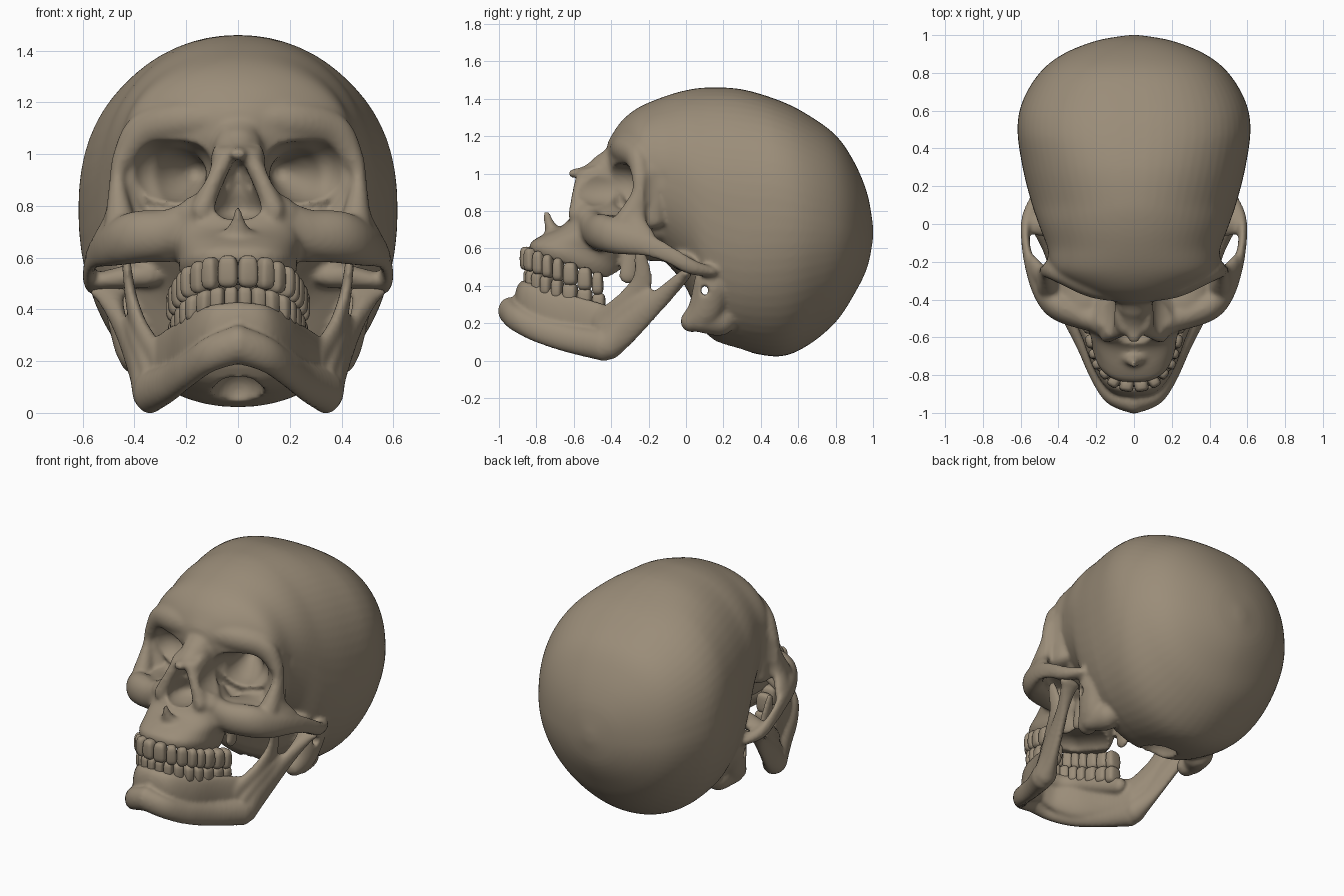
import bpy, bmesh, math
from mathutils import Vector

bone = bpy.data.materials.new("bone")
bone.diffuse_color = (0.325, 0.265, 0.19, 1)

# unit sphere reused by every blob
bm = bmesh.new()
bmesh.ops.create_icosphere(bm, subdivisions=3, radius=1)
SV = [v.co.copy() for v in bm.verts]
SF = [[v.index for v in f.verts] for f in bm.faces]
bm.free()


def spline(pts, n):
    """Catmull-Rom through tuples of any length."""
    P = [pts[0]] + list(pts) + [pts[-1]]
    out = []
    for i in range(1, len(P) - 2):
        for k in range(n):
            t = k / n
            out.append([0.5 * (2 * b + (c - a) * t + (2 * a - 5 * b + 4 * c - d) * t * t
                               + (3 * b - a - 3 * c + d) * t ** 3)
                        for a, b, c, d in zip(*P[i - 1:i + 3])])
    return out + [list(pts[-1])]


class Shape:
    def __init__(self):
        self.v, self.f = [], []

    def add(self, verts, faces):
        o = len(self.v)
        self.v += verts
        self.f += [[i + o for i in f] for f in faces]

    def blob(self, x, y, z, rx, ry, rz):
        self.add([(x + v.x * rx, y + v.y * ry, z + v.z * rz) for v in SV], SF)

    def chain(self, *pts, mirror=True, n=7):
        """Ellipsoids (x, y, z, rx, ry, rz) swept along a path."""
        for p in spline(pts, n):
            for s in ((1, -1) if mirror else (1,)):
                self.blob(s * p[0], *p[1:])

    def loft(self, rings):
        m = len(rings[0])
        faces = [[i * m + j, i * m + (j + 1) % m, (i + 1) * m + (j + 1) % m, (i + 1) * m + j]
                 for i in range(len(rings) - 1) for j in range(m)]
        faces += [list(range(m))[::-1], list(range((len(rings) - 1) * m, len(rings) * m))]
        self.add([p for r in rings for p in r], faces)

    def build(self, name, voxel=0, cutter=None, smooth=0):
        me = bpy.data.meshes.new(name)
        me.from_pydata(self.v, [], self.f)
        me.materials.append(bone)
        ob = bpy.data.objects.new(name, me)
        bpy.context.collection.objects.link(ob)

        def remesh():
            r = ob.modifiers.new("fuse", 'REMESH')
            r.mode, r.voxel_size = 'VOXEL', voxel
        if voxel:
            remesh()
        if cutter:
            b = ob.modifiers.new("cut", 'BOOLEAN')
            b.operation, b.solver, b.object = 'DIFFERENCE', 'EXACT', cutter
            remesh()
        if smooth:
            s = ob.modifiers.new("soften", 'SMOOTH')
            s.factor, s.iterations = 0.5, smooth
        bpy.ops.object.select_all(action='DESELECT')
        ob.select_set(True)
        bpy.context.view_layer.objects.active = ob
        bpy.ops.object.convert(target='MESH')
        bpy.ops.object.shade_smooth()
        return ob


def spow(a, p):
    return math.copysign(abs(a) ** p, a)


skull = Shape()
# braincase: (y, half width, top, bottom, height of widest point)
rings = []
for y, w, top, bot, zc in spline([
        (-.42, .06, 1.16, 1.06, 1.11), (-.40, .14, 1.20, 1.0, 1.1), (-.34, .29, 1.285, .88, 1.08),
        (-.25, .425, 1.355, .70, 1.05), (-.12, .46, 1.41, .54, 1.0), (0, .505, 1.445, .39, .95),
        (.12, .545, 1.46, .13, .86), (.3, .59, 1.45, .055, .8), (.5, .617, 1.39, .022, .78),
        (.65, .59, 1.315, .08, .75), (.8, .50, 1.205, .205, .72), (.9, .375, 1.06, .355, .7),
        (.97, .2, .89, .50, .69), (1.0, .03, .72, .65, .68)], 5):
    ring = []
    et = .97 - .12 * min(1, max(0, (y - .1) / .35))
    eb = .86 + .2 * min(1, max(0, (y - .3) / .4))
    for k in range(64):
        c, s = math.cos(k * math.tau / 64), math.sin(k * math.tau / 64)
        e = et if s > 0 else eb
        ring.append((w * spow(c, e), y, zc + (top - zc if s > 0 else zc - bot) * spow(s, e)))
    rings.append(ring)
skull.loft(rings)
# upper jaw, sheared so the tooth line drops towards the back: (z, front y, back y, half width)
rings = []
for z, y0, y1, w in spline([(.50, -.84, -.37, .205), (.55, -.83, -.35, .225), (.61, -.77, -.33, .23),
                            (.70, -.66, -.3, .25), (.80, -.6, -.28, .24), (.9, -.53, -.28, .14)], 4):
    ring = []
    for k in range(48):
        c, s = math.cos(k * math.tau / 48), math.sin(k * math.tau / 48)
        y = (y0 + y1) / 2 + (y1 - y0) / 2 * spow(s, .85)
        ring.append((w * spow(c, .75), y, z + .35 * (-y - .6)))
    rings.append(ring)
skull.loft(rings)
# brow and outer eye socket rim, then the socket's side wall and floor
skull.chain((0, -.36, 1.12, .07, .06, .07), (.2, -.325, 1.13, .08, .07, .08), (.36, -.265, 1.09, .07, .06, .075),
            (.45, -.245, .98, .035, .045, .06), (.465, -.25, .87, .035, .05, .06), (.455, -.33, .73, .06, .06, .07))
skull.chain((.40, -.19, 1.0, .06, .07, .08), (.42, -.19, .86, .04, .07, .08), (.40, -.2, .75, .06, .09, .05))
skull.chain((.34, -.12, .95, .07, .1, .1), (.30, -.14, .74, .08, .1, .1))
skull.chain((.26, -.42, .74, .10, .08, .04), (.31, -.3, .73, .1, .08, .04), (.30, -.2, .74, .1, .08, .05))
# cheekbone and arch, with the flared plate above the arch
skull.chain((.13, -.53, .78, .05, .06, .07), (.26, -.49, .70, .08, .07, .09), (.40, -.43, .68, .075, .08, .1),
            (.49, -.34, .65, .05, .07, .085), (.555, -.2, .615, .026, .06, .06), (.575, -.07, .555, .024, .05, .045),
            (.56, .03, .50, .035, .05, .04), (.51, .13, .475, .045, .04, .03))
skull.chain((.465, -.26, .84, .035, .045, .05), (.49, -.27, .74, .03, .06, .05), (.535, -.23, .66, .025, .07, .05))
skull.chain((.27, -.46, .64, .06, .06, .06), (.36, -.42, .63, .06, .07, .05), (.46, -.36, .61, .04, .06, .04))
# nasal bones, side walls of the nose, spine
skull.chain((0, -.40, 1.09, .08, .05, .05), (0, -.51, 1.015, .06, .05, .035), (0, -.60, 1.0, .035, .03, .025),
            mirror=False)
skull.chain((.05, -.54, .98, .035, .05, .05), (.09, -.55, .9, .035, .06, .05), (.14, -.57, .78, .045, .06, .06))
skull.chain((.075, -.48, .97, .03, .1, .07), (.10, -.47, .86, .035, .1, .07), (.17, -.52, .76, .07, .07, .07))
skull.chain((0, -.69, .665, .10, .05, .05), (0, -.72, .705, .045, .035, .03), (0, -.744, .775, .012, .02, .03),
            mirror=False)
# inner wall, underside core, plates behind the palate, mastoid, jaw socket
skull.chain((0, -.40, 1.02, .10, .12, .1), (0, -.3, .8, .11, .14, .15), mirror=False)
skull.blob(0, -.15, .68, .27, .3, .15)
skull.chain((.16, -.29, .6, .03, .05, .05), (.17, -.31, .46, .025, .05, .05))
skull.chain((.43, .14, .40, .08, .1, .12), (.41, .10, .27, .07, .09, .09), (.385, .03, .21, .06, .06, .06))
skull.chain((.40, .08, .22, .06, .07, .07), (.36, .17, .22, .08, .1, .09))
skull.chain((.38, -.02, .53, .1, .06, .05), (.53, 0, .51, .05, .06, .035))

# openings: eye sockets, nose, temple hollow, ear canal, palate, spinal opening
holes = Shape()
holes.chain((.205, -.44, .94, .112, .24, .115), (.314, -.42, .925, .127, .23, .143))
holes.chain((.22, -.34, .94, .11, .1, .11), (.315, -.33, .92, .118, .1, .125))
holes.chain((.26, -.4, .92, .14, .1, .125), (.23, -.25, .92, .11, .1, .1), (.17, -.12, .93, .05, .06, .05))
holes.chain((0, -.57, .935, .032, .12, .045), (0, -.56, .85, .07, .12, .06), (0, -.55, .785, .098, .13, .05),
            mirror=False)
holes.chain((.555, -.15, .86, .105, .10, .13), (.55, -.15, .98, .1, .10, .13))
holes.chain((0, .1, .375, .08, .022, .034), (.35, .1, .375, .08, .022, .034), (.7, .1, .375, .08, .022, .034))
holes.chain((0, -.66, .52, .13, .1, .08), (0, -.42, .42, .15, .14, .09), mirror=False)
holes.blob(0, .22, .08, .1, .13, .1)
cutter = holes.build("opening_cutter", voxel=.016)
cutter.hide_render = True
skull.build("skull", .0115, cutter, 5)
bpy.data.objects.remove(cutter)

# lower jaw
jaw = Shape()
jaw.chain((0, -.94, .265, .06, .065, .075), (.11, -.91, .225, .05, .05, .07), (.195, -.79, .165, .04, .06, .07),
          (.265, -.62, .115, .045, .07, .075), (.34, -.44, .082, .065, .075, .085))
jaw.chain((0, -.87, .33, .05, .045, .10), (.1, -.845, .30, .045, .05, .12), (.18, -.74, .25, .04, .05, .13),
          (.245, -.58, .215, .035, .05, .13), (.31, -.43, .17, .032, .07, .13))
jaw.chain((0, -.83, .375, .04, .04, .05), (.1, -.805, .365, .04, .04, .05), (.165, -.73, .345, .04, .04, .05),
          (.21, -.58, .285, .04, .05, .05), (.25, -.44, .235, .04, .05, .05))
# rising branch: rear edge with joint, front edge with hook, middle web
jaw.chain((.345, -.41, .085, .065, .075, .08), (.39, -.31, .18, .035, .075, .08), (.45, -.14, .33, .028, .05, .055),
          (.49, -.03, .435, .05, .035, .035), (.5, 0, .465, .075, .03, .028))
jaw.chain((.32, -.42, .2, .03, .08, .09), (.375, -.31, .30, .028, .07, .08), (.41, -.235, .42, .022, .055, .07),
          (.43, -.245, .56, .018, .032, .05))
jaw.chain((.355, -.39, .14, .03, .09, .09), (.40, -.26, .27, .028, .08, .08), (.425, -.18, .33, .025, .06, .05))
jaw.build("lower_jaw", .0115, smooth=5)


# teeth: rounded blocks laid along the dental arch
def tooth_row(name, widths, scale, shift, drop, half_h):
    arch = [Vector((p[0] * scale, p[1] + shift)) for p in spline(
        [(0, -.86), (.1, -.835), (.165, -.76), (.2, -.66), (.225, -.54), (.24, -.40)], 16)]
    row, start = Shape(), 0
    for i, w in enumerate(widths):
        run = start + w / 2
        start += w
        for a, b in zip(arch, arch[1:]):
            if run <= (b - a).length:
                break
            run -= (b - a).length
        d = (b - a).normalized()
        p = a + d * run
        depth = .034 if i < 3 else .046
        z = .487 - .35 * (p.y + .855) + drop
        for s in (1, -1):
            verts = []
            for v in SV:
                # crowns narrow towards the root
                q = [spow(c, .6) for c in v]
                k = 1 - .12 * (1 + q[2] * (1 if drop > 0 else -1)) / 2
                u, t = q[0] * w * .52 * k, q[1] * depth
                verts.append((s * (p.x + d.x * u - d.y * t), p.y + d.y * u + d.x * t, z + q[2] * half_h))
            row.add(verts, SF if s > 0 else [f[::-1] for f in SF])
    row.build(name)


tooth_row("upper_teeth", [.078, .063, .062, .056, .056, .078, .078, .06], 1, 0, .06, .062)
tooth_row("lower_teeth", [.052, .055, .06, .06, .06, .08, .08, .07], .97, .02, -.045, .055)
